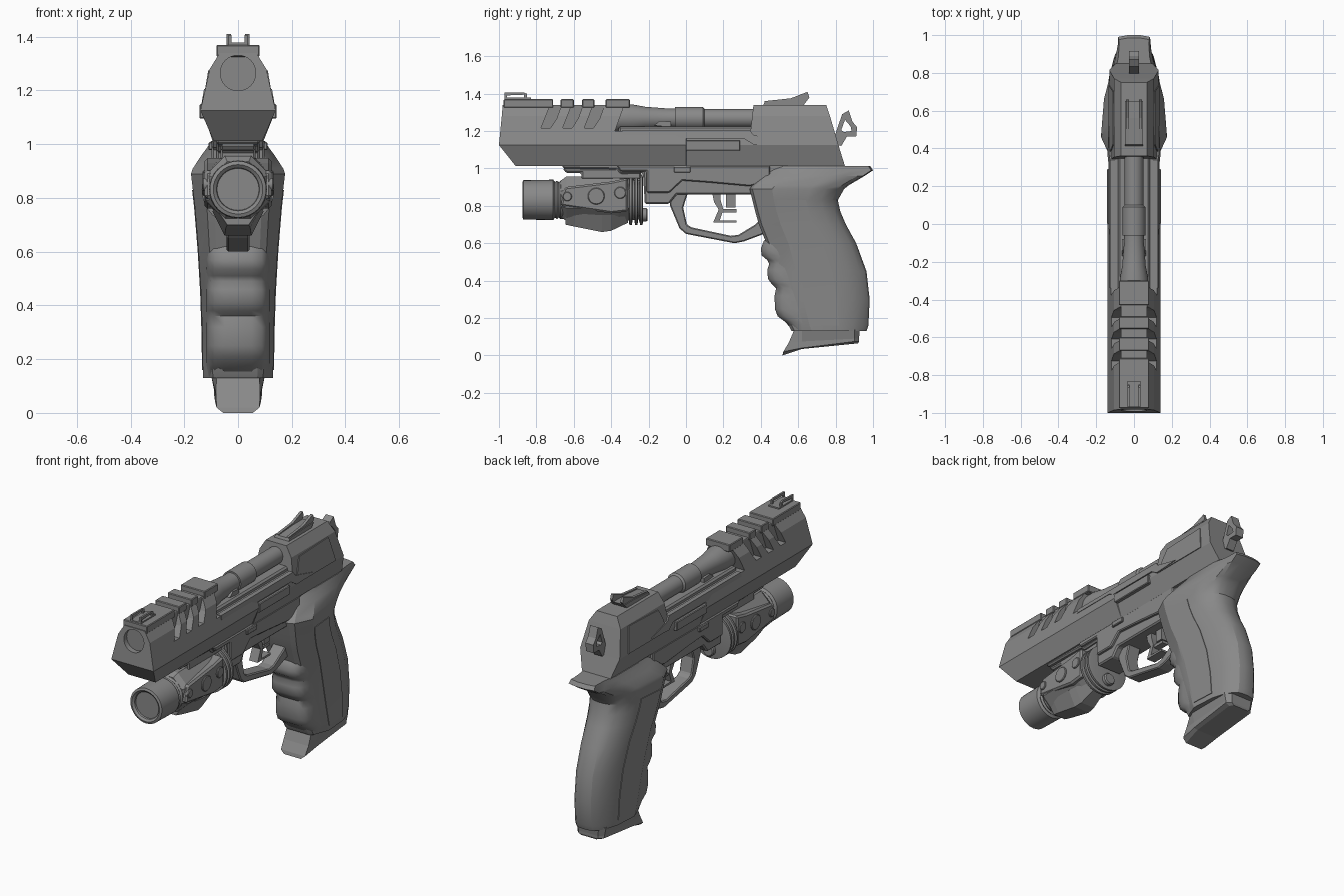
import bpy, bmesh, math

# Dark gunmetal colour shared by every part
DARK = bpy.data.materials.new("dark_metal")
DARK.diffuse_color = (.25, .25, .25, 1)


def finish(name, bm, bevel=0, smooth=None):
    bmesh.ops.recalc_face_normals(bm, faces=bm.faces)
    me = bpy.data.meshes.new(name)
    bm.to_mesh(me)
    bm.free()
    me.materials.append(DARK)
    ob = bpy.data.objects.new(name, me)
    bpy.context.collection.objects.link(ob)
    bpy.ops.object.select_all(action='DESELECT')
    bpy.context.view_layer.objects.active = ob
    ob.select_set(True)
    if bevel:
        m = ob.modifiers.new("bevel", 'BEVEL')
        m.width, m.segments, m.limit_method = bevel, 1, 'ANGLE'
    if smooth:
        bpy.ops.object.shade_smooth_by_angle(angle=math.radians(smooth))
    return ob


def prism(name, pts, x1, x0=None, bevel=0):
    """Side outline (y, z) given width; with x0 it becomes a mirrored pair."""
    f = x1 if callable(x1) else (lambda y, z: x1)
    bm = bmesh.new()
    for s in ((1,) if x0 is None else (1, -1)):
        a = [bm.verts.new((s * f(y, z), y, z)) for y, z in pts]
        b = [bm.verts.new((-f(y, z) if x0 is None else s * x0, y, z)) for y, z in pts]
        bm.faces.new(a)
        bm.faces.new(b)
        for i in range(len(pts)):
            j = (i + 1) % len(pts)
            bm.faces.new((a[i], a[j], b[j], b[i]))
    return finish(name, bm, bevel)


def rect(y0, y1, z0, z1):
    return [(y0, z0), (y1, z0), (y1, z1), (y0, z1)]


def loft(name, halves, smooth=None):
    """Skin symmetric rings, each given as its +x half (x, y, z)."""
    bm = bmesh.new()
    rings = []
    for h in halves:
        pts = list(h) + [(-x, y, z) for x, y, z in reversed(h)]
        rings.append([bm.verts.new(p) for p in pts])
    n = len(rings[0])
    for a, b in zip(rings, rings[1:]):
        for i in range(n):
            j = (i + 1) % n
            bm.faces.new((a[i], a[j], b[j], b[i]))
    for r in (rings[0], rings[-1]):
        for i in range(n // 2 - 1):
            bm.faces.new((r[i], r[i + 1], r[n - 2 - i], r[n - 1 - i]))
    return finish(name, bm, 0, smooth)


def lathe(name, prof, z, n=32, turn=0):
    """Turn (y, radius) pairs about an axis parallel to y."""
    bm = bmesh.new()
    rings = []
    for y, r in prof:
        rings.append([bm.verts.new((r * math.cos(t), y, z + r * math.sin(t)))
                      for t in (turn + 2 * math.pi * k / n for k in range(n))])
    for a, b in zip(rings, rings[1:]):
        for i in range(n):
            j = (i + 1) % n
            bm.faces.new((a[i], a[j], b[j], b[i]))
    bm.faces.new(rings[0])
    bm.faces.new(rings[-1])
    return finish(name, bm, 0, 30 if n > 12 else None)


def cut(ob, cutter):
    m = ob.modifiers.new("cut", 'BOOLEAN')
    m.operation, m.object, m.solver = 'DIFFERENCE', cutter, 'EXACT'
    bpy.context.view_layer.objects.active = ob
    bpy.ops.object.modifier_apply(modifier=m.name)
    bpy.data.objects.remove(cutter)


# Slide: hexagonal body with slanted ends, open top and side vents
def section(ys, mid, low):
    xz = [(low, 1.012), (mid, 1.125), (.105, 1.28), (.068, 1.34)]
    return [(x, y, z) for (x, z), y in zip(xz, ys)]


slide = loft("slide", [section((-.91, -1, -.985, -.98), .14, .09),
                       section([0] * 4, .14, .09), section([.004] * 4, .131, .095),
                       section((.85, .815, .77, .75), .131, .095)])
cut(slide, prism("port_cutter", [(-.3, 1.42), (-.38, 1.2), (.345, 1.2), (.37, 1.42)], .3))
cut(slide, lathe("bore_cutter", [(-1.1, .066), (-.96, .066)], 1.265))
for b in (-.775, -.66, -.545):
    cut(slide, prism("vent_cutter", [(b, 1.215), (b + .05, 1.215), (b + .085, 1.27), (b + .12, 1.37),
                                     (b + .06, 1.37), (b + .03, 1.29)], .25, .07))

# Top rib segments
for i, (a, b) in enumerate([(-.975, -.71), (-.67, -.6), (-.555, -.49), (-.43, -.3)]):
    prism("top_rib_%d" % i, rect(a, b, 1.325, 1.37), .08, bevel=.004)


def skin(y, z):
    """Slightly raised copy of the slide's upper sloped side."""
    return .136 - (z - 1.125) * .168


prism("rear_side_panel", [(.37, 1.128), (.735, 1.128), (.70, 1.275), (.42, 1.265), (.39, 1.2)], skin, .08)
prism("side_rib", [(-.34, 1.205), (.34, 1.205), (.36, 1.18), (.52, 1.14), (.36, 1.128), (.31, 1.16),
                   (-.02, 1.16), (-.06, 1.18), (-.34, 1.18)], lambda y, z: skin(y, z) + .004, .1)
prism("slide_catch", rect(0, .29, 1.095, 1.15), .143, .09, .004)

# Exposed barrel
lathe("barrel", [(-.4, .075), (-.29, .075), (-.22, .062), (-.09, .052), (-.06, .052), (-.06, .061),
                 (.09, .061), (.1, .05), (.34, .05), (.42, .05)], 1.268)
prism("barrel_bed", rect(-.36, .37, 1.18, 1.225), .085, bevel=.01)
prism("gas_block", [(-.17, 1.23), (-.08, 1.22), (-.08, 1.25), (-.14, 1.255)], .064)

# Sights
for name, pts, a, b in [
        ("front_sight_base", rect(-.97, -.83, 1.36, 1.378), .035, None),
        ("front_sight_top", [(-.97, 1.39), (-.97, 1.407), (-.865, 1.407), (-.85, 1.395)], .035, .024),
        ("front_sight_post", rect(-.97, -.958, 1.37, 1.407), .035, .024),
        ("front_sight_back", rect(-.865, -.85, 1.37, 1.4), .035, .024),
        ("rear_sight_base", [(.41, 1.33), (.42, 1.355), (.56, 1.365), (.65, 1.365), (.62, 1.33)], .048, None),
        ("rear_sight_wing", [(.42, 1.35), (.42, 1.36), (.56, 1.375), (.65, 1.41), (.66, 1.38), (.63, 1.34)],
         .042, .026)]:
    prism(name, pts, a, b)

# Hammer with eye hole
hammer = prism("hammer", [(.76, 1.14), (.79, 1.16), (.835, 1.29), (.87, 1.31), (.89, 1.25), (.915, 1.22),
                          (.91, 1.17), (.86, 1.17), (.83, 1.12)], .026)
cut(hammer, prism("eye_cutter", [(.85, 1.26), (.83, 1.205), (.845, 1.195), (.885, 1.2), (.88, 1.225)], .1))

# Frame and trigger group
prism("frame", [(-.66, 1.02), (-.66, 1.0), (-.37, .995), (-.35, .97), (-.23, .975), (-.22, .81), (-.09, .81),
                (-.05, .86), (.4, .86), (.5, .75), (.8, .85), (.85, 1.02)], .08, bevel=.008)
prism("frame_side_plate", [(-.37, 1.015), (-.35, .985), (-.21, .985), (-.21, .87), (-.09, .87), (-.02, .935),
                           (.12, .925), (.34, .905), (.45, .93), (.45, 1.015)], .098, bevel=.006)
prism("takedown_pin", rect(-.065, .025, .978, 1.008), .11, bevel=.004)
prism("trigger_guard", [(-.09, .87), (-.085, .8), (-.035, .68), (.0, .65), (.26, .6), (.31, .61), (.47, .67),
                        (.5, .76), (.42, .75), (.37, .7), (.28, .645), (.24, .64), (.03, .685), (.005, .7),
                        (-.015, .79), (.01, .87)], .042, bevel=.006)
prism("trigger_blade", [(.14, .87), (.15, .82), (.175, .78), (.145, .71), (.27, .71), (.27, .722), (.18, .722),
                        (.2, .78), (.185, .83), (.185, .87)], .028)
prism("trigger_post", rect(.215, .265, .79, .87), .022)
prism("trigger_link", rect(.18, .27, .765, .782), .02)

# Grip: stacked sections of z, front y, back y, half width, back half width
GRIP = [(.13, .565, .965, .13, .05), (.16, .55, .975, .131, .05), (.3, .51, .982, .133, .05),
        (.45, .47, .965, .138, .05), (.6, .43, .91, .147, .05), (.7, .39, .855, .155, .05),
        (.77, .37, .825, .161, .05), (.83, .355, .812, .168, .055), (.89, .34, .845, .175, .065),
        (.91, .355, .87, .168, .075), (.96, .41, .955, .135, .085), (.99, .45, 1.0, .113, .085),
        (1.012, .475, .985, .1, .08)]


def grip_half(z, yf, yb, w, bw):
    d = yb - yf
    hw = max(w * .85, bw + .01)
    return [(w * .55, yf, z), (w * .72, yf + .015, z), (w, yf + .12 * d + .06, z), (hw + .01, yb - .36 * d, z),
            (hw * .92, yb - .2 * d, z), ((hw + bw) * .46, yb - .07 * d, z), (bw, yb - .018 * d, z),
            (bw * .4, yb, z)]


loft("grip", [grip_half(*g) for g in GRIP], 24)

# Raised grip side panels
loft("grip_panel", [[(w + .003, yf + .14 * (yb - yf) + .065, z), (w * .85 + .014, yb - .37 * (yb - yf), z)]
                    for z, yf, yb, w, _ in GRIP[1:8]], 24)

# Finger grooves on the front strap
FINGERS = [(.65, .45), (.61, .415), (.57, .40), (.535, .405), (.51, .435), (.49, .445), (.46, .435),
           (.41, .438), (.38, .46), (.36, .482), (.32, .474), (.25, .475), (.21, .49), (.18, .53), (.135, .57)]
loft("finger_grooves", [[(.05, y, z), (.088, y + .012, z), (.108, y + .04, z), (.118, y + .09, z),
                         (.118, .7, z)] for z, y in FINGERS], 50)

# Magazine foot
loft("magazine_foot", [
    [(.08, .58, .14), (.1, .62, .14), (.1, .9, .14), (.07, .93, .14)],
    [(.082, .55, .07), (.085, .62, .075), (.09, .9, .09), (.065, .925, .09)],
    [(.08, .52, .02), (.085, .62, .04), (.09, .9, .075), (.065, .925, .075)],
    [(.055, .515, 0), (.06, .62, .035), (.065, .9, .063), (.05, .92, .065)]])

# Weapon light: head, body, clamp discs and buttons
lathe("light_head", [(-.855, .078), (-.865, .08), (-.875, .092), (-.87, .105), (-.71, .108), (-.7, .095),
                     (-.69, .103), (-.68, .095), (-.67, .103), (-.64, .1)], .832)
lathe("light_body", [(-.67, .105), (-.64, .128), (-.36, .134), (-.3, .125)], .838, 8, math.pi / 8)
prism("light_side_plate", [(-.67, .8), (-.65, .9), (-.4, .93), (-.31, .95), (-.31, .77), (-.4, .76)],
      .124, bevel=.01)
loft("light_belly", [[(.04, -.645, .7), (.08, -.645, .76)], [(.045, -.6, .69), (.085, -.6, .76)],
                     [(.05, -.45, .66), (.095, -.45, .75)], [(.045, -.4, .667), (.09, -.4, .75)],
                     [(.035, -.31, .71), (.08, -.31, .76)]])
for y in (-.305, -.275, -.248):
    lathe("light_clamp_disc", [(y, .12), (y + .003, .135), (y + .015, .135), (y + .018, .12)], .832)
lathe("light_rear_cap", [(-.32, .11), (-.235, .105)], .832)
lathe("light_knob", [(-.25, .036), (-.212, .036), (-.205, .03)], .752, 20)
prism("light_rail", [(-.66, 1.0), (-.64, .975), (-.56, .975), (-.56, .94), (-.24, .94), (-.24, 1.0)],
      .065, bevel=.008)
for y, z, r in ((-.635, .85, .025), (-.48, .852, .045), (-.352, .87, .032)):
    prism("light_button", [(y + r * math.cos(k * math.pi / 10), z + r * math.sin(k * math.pi / 10))
                           for k in range(20)], .132, bevel=.004)
